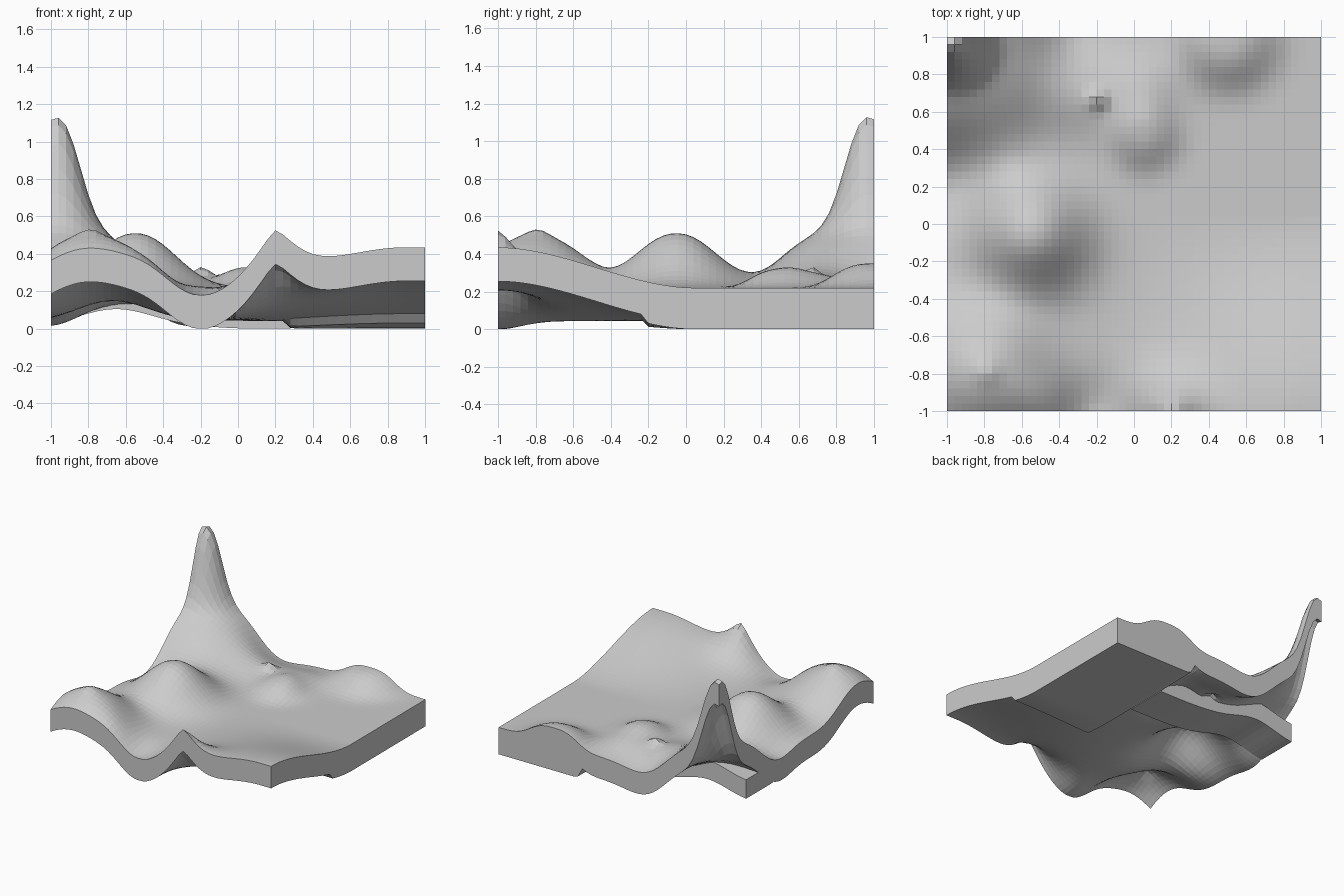
import bpy, bmesh, math

if "Cube" in bpy.data.objects:
    bpy.data.objects.remove(bpy.data.objects["Cube"])

# hills and dips: centre x, centre y, height, radius, falloff power
BUMPS = [
    (-1.0, 1.0, 0.33, 0.62, 3.0),     # broad foot of the corner peak
    (-0.97, 0.97, 0.58, 0.16, 2.3),   # corner peak
    (-0.38, 1.05, -0.12, 0.24, 2.0),  # dip beside the peak
    (-1.0, 0.28, -0.08, 0.25, 2.0),   # valley mouth on the left edge
    (-0.55, -0.05, 0.29, 0.29, 2.2),  # round hill
    (-0.80, -0.80, 0.28, 0.34, 2.3),  # front left hill
    (-0.47, -0.95, 0.06, 0.18, 2.0),  # its shoulder
    (-0.79, -0.79, 0.03, 0.07, 2.0),  # knob on front left hill
    (-0.22, -1.0, -0.06, 0.20, 2.0),  # front dip
    (0.20, -1.0, 0.25, 0.16, 1.4),    # front ridge
    (0.05, 0.48, 0.09, 0.17, 2.5),    # low back hills
    (-0.25, 0.68, 0.04, 0.20, 2.0),
    (0.05, 0.72, 0.06, 0.18, 2.0),
    (-0.19, 0.67, 0.05, 0.05, 2.0),   # small point
    (0.50, 1.0, 0.13, 0.25, 3.0),     # back edge hill
]


def smooth(a, b, v):
    t = min(1, max(0, (v - a) / (b - a)))
    return t * t * (3 - 2 * t)


def top(x, y):
    z = 0.22 + 0.215 * smooth(0.05, -1.0, y) * smooth(-0.15, 0.9, x)
    for cx, cy, h, r, p in BUMPS:
        z += h * math.exp(-(math.hypot(x - cx, y - cy) / r) ** p)
    return max(z, 0.18)


def under(x, y):
    # the level right-hand slab stays flat underneath, even below the back hill
    z = max(0, top(x, y) - 0.18)
    slab = smooth(0.24, 0.29, x) * smooth(-0.24, -0.20, y)
    level = max(0, z - 0.04) if y < 0.1 else 0
    return z + (level - z) * slab


def sheet(name, x0, x1, y0, y1, nx, ny, upper, lower):
    """Closed slab between two height functions."""
    bm = bmesh.new()
    layers = []
    for f in (upper, lower):
        layers.append([[bm.verts.new((x, y, f(x, y)))
                        for y in (y0 + (y1 - y0) * j / ny for j in range(ny + 1))]
                       for x in (x0 + (x1 - x0) * i / nx for i in range(nx + 1))])
    t, b = layers
    for i in range(nx):
        for j in range(ny):
            bm.faces.new((t[i][j], t[i + 1][j], t[i + 1][j + 1], t[i][j + 1]))
            bm.faces.new((b[i][j], b[i][j + 1], b[i + 1][j + 1], b[i + 1][j]))
    rim = ([(i, 0) for i in range(nx)] + [(nx, j) for j in range(ny)]
           + [(i, ny) for i in range(nx, 0, -1)] + [(0, j) for j in range(ny, 0, -1)])
    for (i, j), (k, l) in zip(rim, rim[1:] + rim[:1]):
        bm.faces.new((b[i][j], b[k][l], t[k][l], t[i][j]))
    bmesh.ops.recalc_face_normals(bm, faces=bm.faces)
    me = bpy.data.meshes.new(name)
    bm.to_mesh(me)
    bm.free()
    ob = bpy.data.objects.new(name, me)
    bpy.context.collection.objects.link(ob)
    return ob


# main ground
sheet("terrain", -1, 1, -1, 1, 50, 50, top, under)


# valley floor that runs on beneath the corner hill
def floor(x, y):
    return 0.18 + 0.08 * math.exp(-((x + 0.65) / 0.25) ** 2)


sheet("valley_floor", -1, 0.28, 0.3, 0.65, 26, 6, floor,
      lambda x, y: max(0, floor(x, y) - 0.155 - 0.025 * smooth(-0.5, 0.1, x)))
